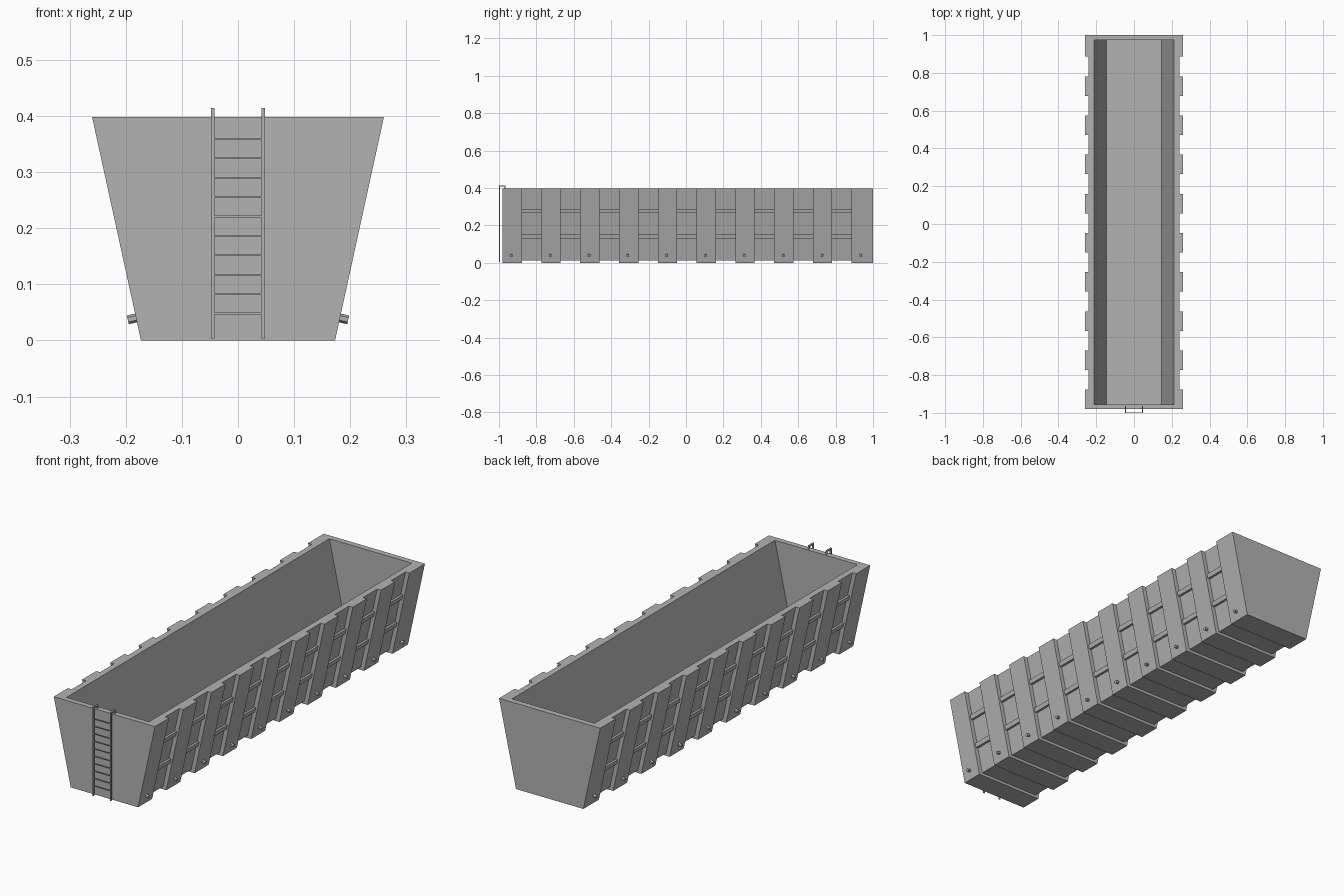
import bpy, bmesh
from mathutils import Vector

if "Cube" in bpy.data.objects:
    bpy.data.objects.remove(bpy.data.objects["Cube"])

TOP = 0.398
SLOPE = (0.26 - 0.173) / TOP          # outward lean of the side walls
Y0, Y1 = -0.98, 1.0

steel = bpy.data.materials.new("dark_steel")
steel.diffuse_color = (0.45, 0.45, 0.45, 1)
steel.use_nodes = True
steel.node_tree.nodes["Principled BSDF"].inputs["Base Color"].default_value = steel.diffuse_color


def half(z, inset=0.0):
    return 0.173 + SLOPE * z - inset


def make(name, verts, faces):
    me = bpy.data.meshes.new(name)
    me.from_pydata(verts, [], faces)
    me.update()
    ob = bpy.data.objects.new(name, me)
    bpy.context.collection.objects.link(ob)
    return ob


def prism(name, profile, y0, y1, caps):
    """Extrude a closed x-z profile along y; caps lists the end polygons."""
    n = len(profile)
    verts = [(x, y0, z) for x, z in profile] + [(x, y1, z) for x, z in profile]
    faces = [(i, i + n, (i + 1) % n + n, (i + 1) % n) for i in range(n)]
    faces += [tuple(c) for c in caps] + [tuple(i + n for i in reversed(c)) for c in caps]
    return make(name, verts, faces)


def box(name, a, b):
    (x0, y0, z0), (x1, y1, z1) = a, b
    return prism(name, [(x0, z0), (x1, z0), (x1, z1), (x0, z1)], y0, y1, [(0, 1, 2, 3)])


# Open tub: outer shell, rim and hollow with raised floor
def ring(z, inset, ya, yb):
    h = half(z, inset)
    return [(-h, ya, z), (h, ya, z), (h, yb, z), (-h, yb, z)]


levels = (ring(0.013, 0.02, Y0, Y1) + ring(TOP, 0.02, Y0, Y1)
          + ring(TOP, 0.048, -0.955, 0.973) + ring(0.1, 0.048, -0.955, 0.973))
faces = [(3, 2, 1, 0), (12, 13, 14, 15)]
for k in range(3):
    for i in range(4):
        j = (i + 1) % 4
        faces.append((4 * k + i, 4 * k + j, 4 * k + 4 + j, 4 * k + 4 + i))
make("tub", levels, faces)

# U-shaped ribs wrapping the sides and underside
strap = [(-half(TOP), TOP), (-half(0), 0), (half(0), 0), (half(TOP), TOP),
         (half(TOP, 0.02), TOP), (half(0.013, 0.02), 0.013),
         (-half(0.013, 0.02), 0.013), (-half(TOP, 0.02), TOP)]
strap_caps = [(0, 1, 6, 7), (1, 2, 5, 6), (2, 3, 4, 5)]
ribs = []
for i in range(10):
    a = Y0 + 0.2073 * i
    b = Y1 if i == 9 else a + 0.103
    ribs.append((a, b))
    prism(f"rib_{i + 1}", strap, a, b, strap_caps)

for s, side in ((1, "right"), (-1, "left")):
    # Horizontal stiffeners between neighbouring ribs
    for (_, a), (b, _) in zip(ribs, ribs[1:]):
        for z in (0.131, 0.266):
            prof = [(s * half(z, 0.025), z), (s * half(z, 0.009), z),
                    (s * half(z + 0.021, 0.009), z + 0.021),
                    (s * half(z + 0.021, 0.025), z + 0.021)]
            prism(f"{side}_stiffener", prof, a, b, [(0, 1, 2, 3)])
    # Pegs standing square to the wall near the foot of each rib
    normal = Vector((s, 0, -SLOPE)).normalized()
    for i in range(10):
        y = -0.934 + 0.2077 * i
        pos = Vector((s * half(0.04), y, 0.04)) + normal * 0.005
        bpy.ops.mesh.primitive_cylinder_add(
            vertices=6, radius=0.008, depth=0.02, location=pos,
            rotation=normal.to_track_quat('Z', 'Y').to_euler())
        bpy.context.object.name = f"{side}_peg"

# Ladder on the front wall, hooked over the rim
for s, side in ((1, "right"), (-1, "left")):
    xa, xb = s * 0.045 - 0.0035, s * 0.045 + 0.0035
    outline = [(-1.0, 0.003), (-1.0, 0.414), (-0.964, 0.414), (-0.964, TOP),
               (-0.970, TOP), (-0.970, 0.408), (-0.994, 0.408), (-0.994, 0.003)]
    verts = [(xa, y, z) for y, z in outline] + [(xb, y, z) for y, z in outline]
    quads = [(0, 1, 6, 7), (1, 2, 5, 6), (2, 3, 4, 5)]
    fs = [(i, (i + 1) % 8, (i + 1) % 8 + 8, i + 8) for i in range(8)]
    fs += [tuple(reversed(q)) for q in quads] + [tuple(v + 8 for v in q) for q in quads]
    make(f"ladder_rail_{side}", verts, fs)
for i in range(10):
    z = 0.048 + 0.0346 * i
    box(f"ladder_rung_{i + 1}", (-0.044, -0.999, z - 0.0015), (0.044, -0.995, z + 0.0015))

# Shared colour and consistent outward normals
for ob in bpy.context.collection.objects:
    ob.data.materials.append(steel)
    bm = bmesh.new()
    bm.from_mesh(ob.data)
    bmesh.ops.recalc_face_normals(bm, faces=bm.faces)
    bm.to_mesh(ob.data)
    bm.free()
